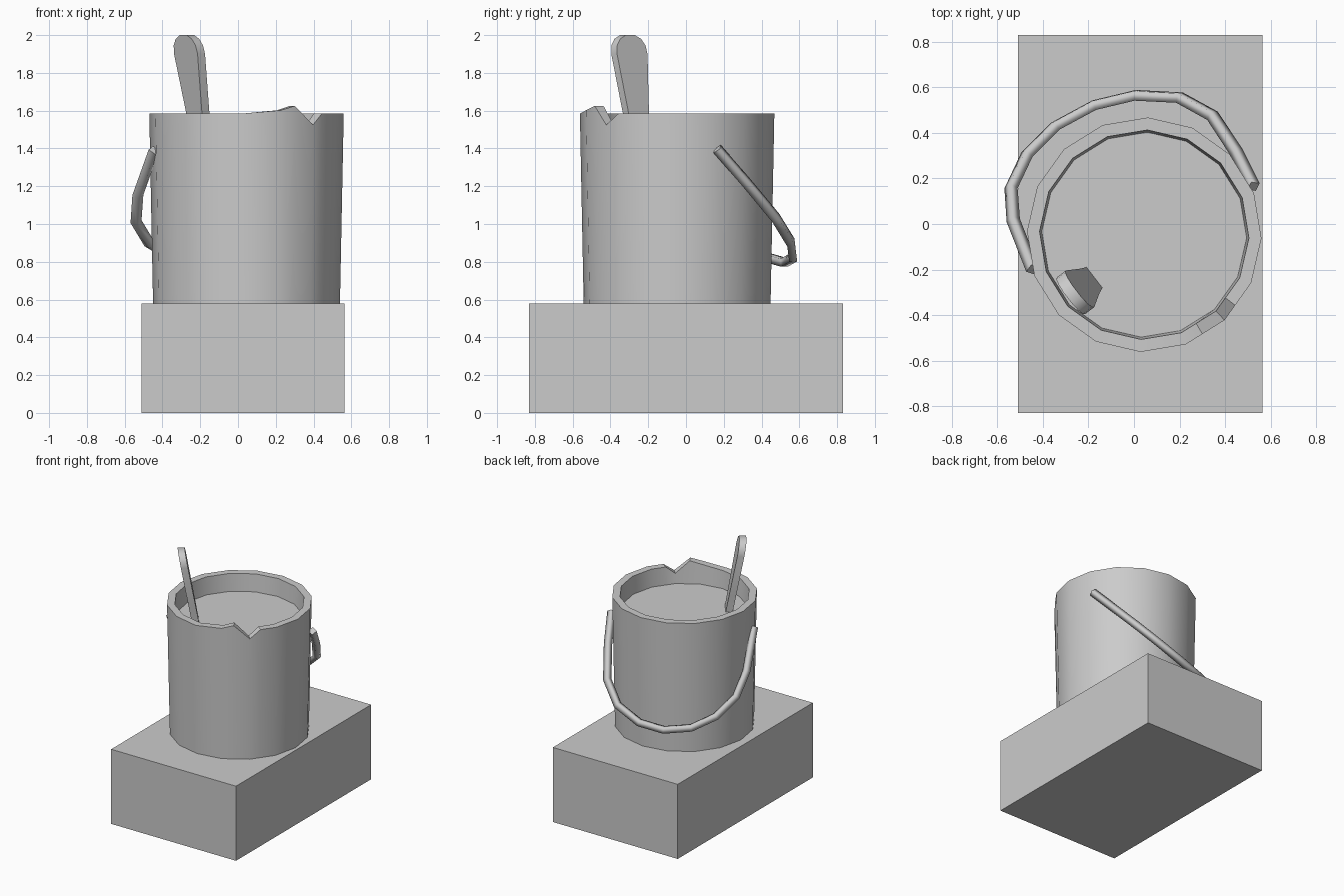
import bpy, bmesh, math
from mathutils import Vector

if "Cube" in bpy.data.objects:
    bpy.data.objects.remove(bpy.data.objects["Cube"])

CX, CY = 0.045, -0.047   # bucket axis
SIDES, TURN = 16, math.radians(-1.8)


def make_object(name, bm, smooth=None):
    bmesh.ops.recalc_face_normals(bm, faces=bm.faces[:])
    mesh = bpy.data.meshes.new(name)
    bm.to_mesh(mesh)
    bm.free()
    obj = bpy.data.objects.new(name, mesh)
    bpy.context.collection.objects.link(obj)
    if smooth:
        bpy.ops.object.select_all(action='DESELECT')
        obj.select_set(True)
        bpy.context.view_layer.objects.active = obj
        bpy.ops.object.shade_smooth_by_angle(angle=math.radians(smooth))
    return obj


def loft(bm, rings):
    """Join closed rings of points with quads and return the vertex rings."""
    vr = [[bm.verts.new(p) for p in r] for r in rings]
    for a, b in zip(vr, vr[1:]):
        for i in range(len(a)):
            j = (i + 1) % len(a)
            bm.faces.new((a[i], a[j], b[j], b[i]))
    return vr


def rim_point(step, radius, z):
    """Point on a 16-sided ring; fractional steps lie on the straight edge."""
    def corner(k):
        a = TURN + k * math.tau / SIDES
        return Vector((CX + radius * math.cos(a), CY + radius * math.sin(a), z))
    k = math.floor(step)
    return corner(k).lerp(corner(k + 1), step - k)


# Supporting block
bm = bmesh.new()
bmesh.ops.create_cube(bm, size=1)
for v in bm.verts:
    v.co = Vector((0.027 + v.co.x * 1.074, v.co.y * 1.66, 0.29 + v.co.z * 0.58))
make_object("block", bm)

# Bucket with a bent, notched lip at the front right
RIM = 1.585
lip = {-3: 1.602, -2.57: 1.625, -2: 1.525, -1.6: RIM}
steps = sorted(set(range(-8, 8)) | set(lip))
rings = [[rim_point(s, 0.495, 0.58) for s in steps],
         [rim_point(s, 0.515, lip.get(s, RIM)) for s in steps],
         [rim_point(s, 0.46, lip.get(s, RIM)) for s in steps],
         [rim_point(s, 0.45, 1.45) for s in steps]]
bm = bmesh.new()
vr = loft(bm, rings)
bm.faces.new(vr[0])
make_object("bucket", bm, 30)

# Liquid surface
bm = bmesh.new()
bm.faces.new([bm.verts.new(rim_point(s, 0.45, 1.45)) for s in range(SIDES)])
liquid = make_object("liquid", bm)
if liquid.data.polygons[0].normal.z < 0:
    liquid.data.flip_normals()

# Hanging handle: a diamond-section bar swept along a tilted loop
path = [(0.525, 0.165), (0.45, 0.315), (0.345, 0.475), (0.20, 0.555), (0.005, 0.565),
        (-0.175, 0.522), (-0.345, 0.43), (-0.47, 0.305), (-0.54, 0.157),
        (-0.53, 0.015), (-0.445, -0.20)]
curve = bpy.data.curves.new("handle", 'CURVE')
curve.dimensions = '3D'
curve.bevel_depth = 0.03
curve.bevel_resolution = 0
curve.use_fill_caps = True
spline = curve.splines.new('POLY')
spline.points.add(len(path) - 1)
for p, (x, y) in zip(spline.points, path):
    swing = (x - 0.035) * -0.357 + (y + 0.015) * 0.934
    p.co = (x, y, 1.39 - 1.03 * swing, 1)
handle = bpy.data.objects.new("handle", curve)
bpy.context.collection.objects.link(handle)

# Stirring stick: rounded paddle leaning outwards
across = Vector((0.61, -0.79, 0))
thick = Vector((0.79, 0.61, 0)) * 0.025
half = [(1.40, 0.054), (1.585, 0.068), (1.90, 0.102), (1.945, 0.095),
        (1.98, 0.07), (2.0, 0.03)]
outline = [(w, z) for z, w in half] + [(-w, z) for z, w in reversed(half)]


def stick_side(sign):
    pts = []
    for w, z in outline:
        t = z - 1.585
        pts.append(Vector((-0.2125 - 0.14 * t, -0.265 - 0.11 * t, z)) + across * w + thick * sign)
    return pts


bm = bmesh.new()
vr = loft(bm, [stick_side(-1), stick_side(1)])
for r in vr:
    bm.faces.new(r)
make_object("stirring_stick", bm, 40)
